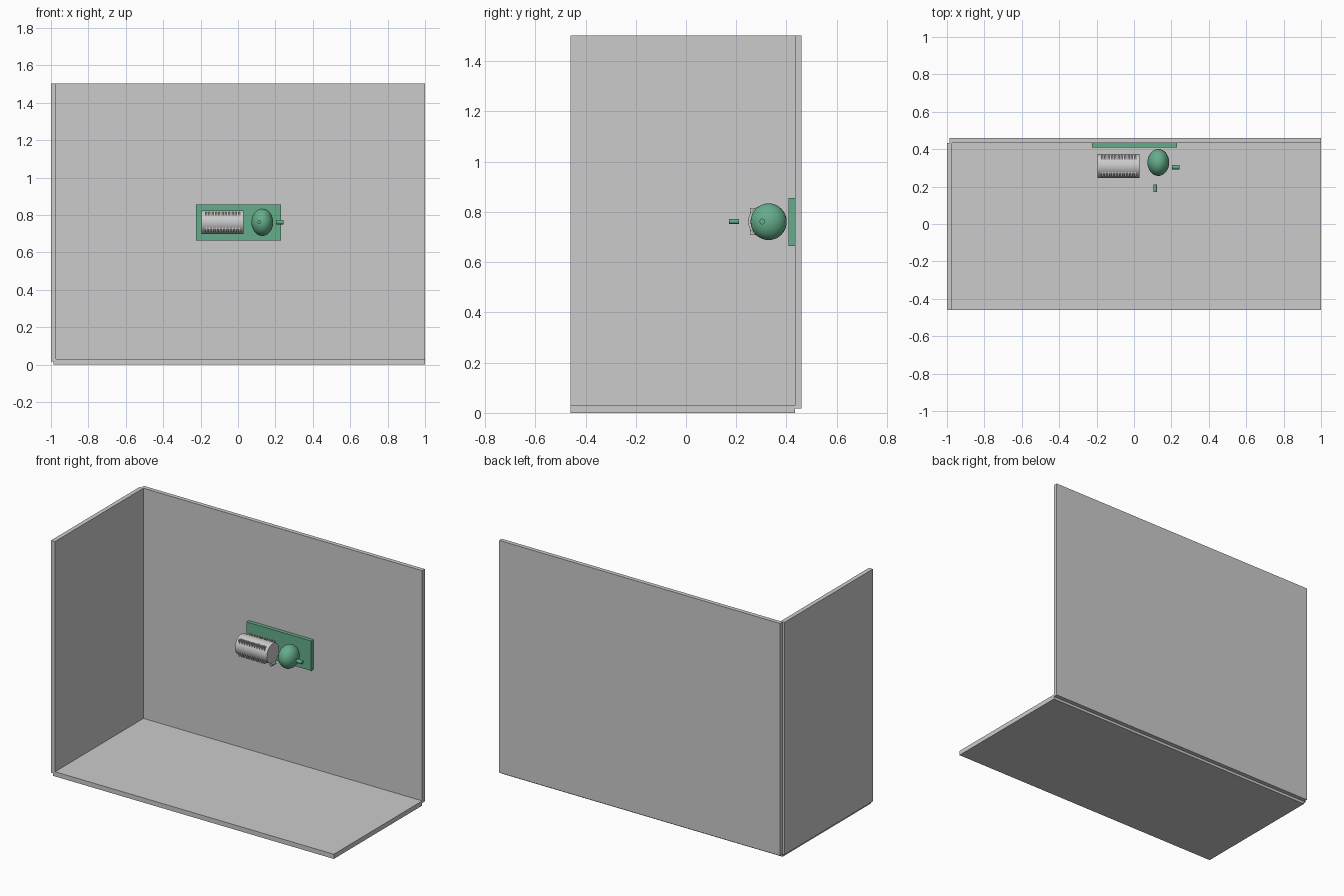
import bpy
from math import pi

if "Cube" in bpy.data.objects:
    bpy.data.objects.remove(bpy.data.objects["Cube"])

green = bpy.data.materials.new("green")
green.diffuse_color = (0.13, 0.42, 0.26, 1)
green.use_nodes = True
green.node_tree.nodes["Principled BSDF"].inputs["Base Color"].default_value = green.diffuse_color


def finish(ob, name, mat=None, smooth=False):
    ob.name = name
    if smooth:
        bpy.ops.object.shade_smooth_by_angle()
    if mat:
        ob.data.materials.append(mat)
    return ob


def box(name, x, y, z, mat=None):
    """Box from (min, max) ranges on each axis."""
    bpy.ops.mesh.primitive_cube_add(size=1, location=[sum(r) / 2 for r in (x, y, z)])
    ob = bpy.context.object
    ob.scale = [r[1] - r[0] for r in (x, y, z)]
    bpy.ops.object.transform_apply(location=False, rotation=False, scale=True)
    return finish(ob, name, mat)


def rod(name, center, radius, length, axis, mat=None, sides=32):
    rot = (0, pi / 2, 0) if axis == "x" else (pi / 2, 0, 0)
    bpy.ops.mesh.primitive_cylinder_add(vertices=sides, radius=radius, depth=length,
                                        location=center, rotation=rot)
    return finish(bpy.context.object, name, mat, True)


# Room corner: floor, back wall and left wall
box("floor", (-0.987, 1), (-0.46, 0.433), (0, 0.03))
box("back_wall", (-0.987, 1), (0.433, 0.46), (0.017, 1.502))
box("left_wall", (-1, -0.972), (-0.46, 0.433), (0.017, 1.502))

# Mounting plate on the back wall
box("mounting_plate", (-0.225, 0.231), (0.409, 0.434), (0.665, 0.856), green)

# Grey drum with square fins whose corners poke through
cx, cy, cz = -0.082, 0.31, 0.762
rod("drum", (cx, cy, cz), 0.063, 0.225, "x")
for i in range(11):
    x = cx + (i - 5) * 0.0177
    box(f"drum_fin_{i + 1}", (x - 0.004, x + 0.004),
        (cy - 0.056, cy + 0.056), (cz - 0.054, cz + 0.054))

# Flattened bulb
bpy.ops.mesh.primitive_uv_sphere_add(segments=32, ring_count=16, radius=1,
                                     location=(0.13, 0.329, 0.761))
bulb = bpy.context.object
bulb.scale = (0.058, 0.072, 0.073)
bpy.ops.object.transform_apply(location=False, rotation=False, scale=True)
finish(bulb, "bulb", green, True)

# Small pins beside and in front of the bulb
rod("side_pin", (0.224, 0.304, 0.762), 0.0115, 0.04, "x", green, 24)
rod("front_pin", (0.114, 0.191, 0.762), 0.0095, 0.04, "y", green, 24)
